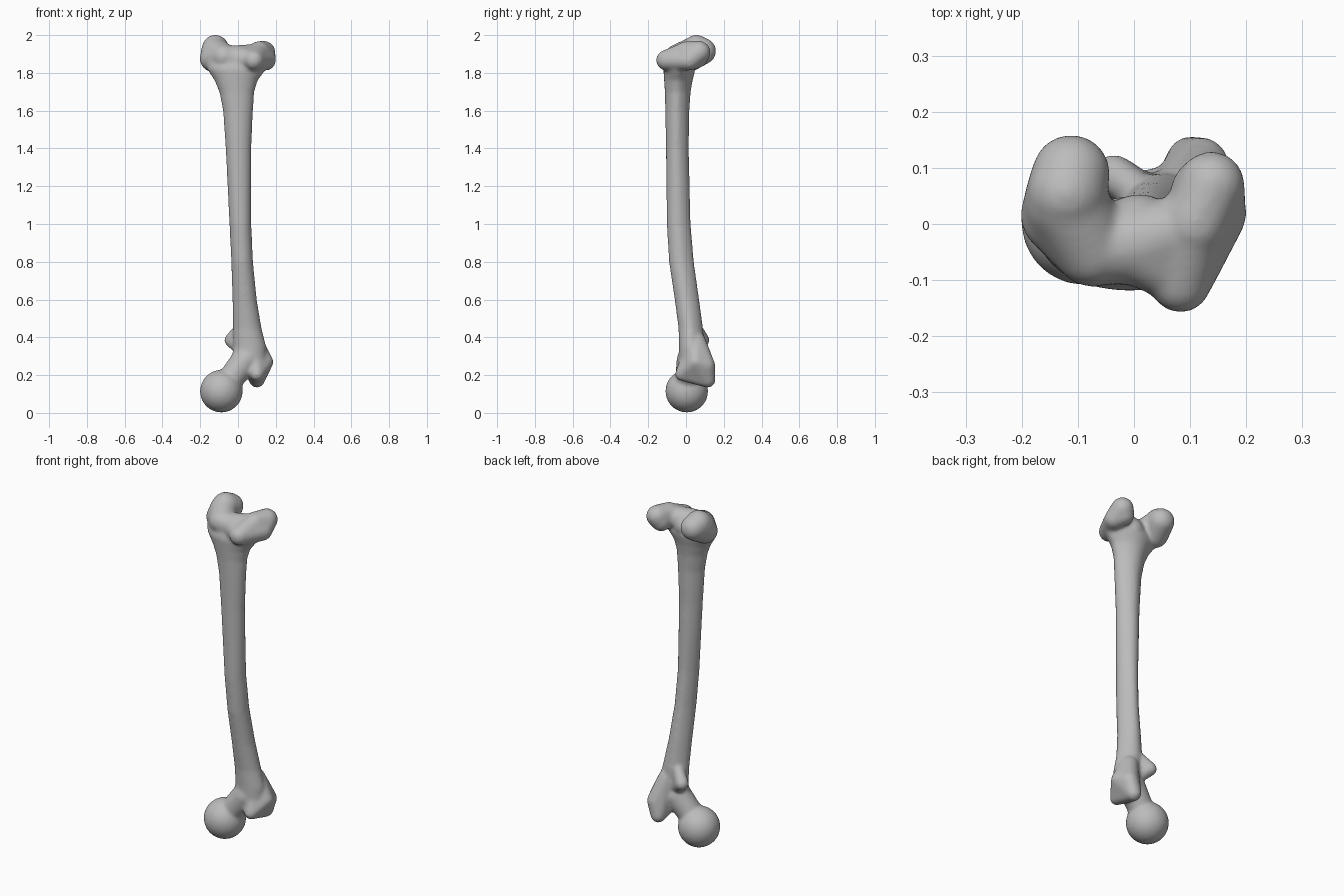
import bpy, bmesh, math
from mathutils import Vector

cube = bpy.data.objects.get("Cube")
if cube:
    bpy.data.objects.remove(cube)

# Unit ball points shared by every rounded mass
ball = bmesh.new()
bmesh.ops.create_icosphere(ball, subdivisions=3, radius=1)
UNIT = [v.co.copy() for v in ball.verts]
ball.free()

bone = bmesh.new()


def add_mass(*balls):
    """Convex rounded mass wrapped around balls given as (x, y, z, radius)."""
    part = bmesh.new()
    for x, y, z, r in balls:
        for p in UNIT:
            part.verts.new(Vector((x, y, z)) + p * r)
    bmesh.ops.convex_hull(part, input=part.verts[:])
    loose = [v for v in part.verts if not v.link_faces]
    bmesh.ops.delete(part, geom=loose, context='VERTS')
    temp = bpy.data.meshes.new("temp")
    part.to_mesh(temp)
    part.free()
    bone.from_mesh(temp)
    bpy.data.meshes.remove(temp)


def add_shaft(sections, sides=28):
    """Loft of rings (z, x0, x1, y0, y1), narrowed toward a ridge at the back."""
    rings = []
    for z, x0, x1, y0, y1 in sections:
        ring = []
        for i in range(sides):
            a = math.tau * i / sides
            s = math.sin(a)
            pinch = 1 - 0.22 * max(0, s)
            ring.append(bone.verts.new(((x0 + x1) / 2 + (x1 - x0) / 2 * math.cos(a) * pinch,
                                        (y0 + y1) / 2 + (y1 - y0) / 2 * s, z)))
        rings.append(ring)
    for low, high in zip(rings, rings[1:]):
        for i in range(sides):
            j = (i + 1) % sides
            bone.faces.new((low[i], low[j], high[j], high[i]))
    bone.faces.new(rings[0][::-1])
    bone.faces.new(rings[-1])


# Long bowed shaft, flaring at the upper joint
add_shaft([
    (0.25, -0.04, 0.15, -0.04, 0.09),
    (0.35, -0.025, 0.15, -0.037, 0.095),
    (0.45, -0.027, 0.125, -0.04, 0.09),
    (0.6, -0.03, 0.1, -0.06, 0.07),
    (0.8, -0.036, 0.08, -0.09, 0.042),
    (1.0, -0.046, 0.071, -0.102, 0.025),
    (1.4, -0.066, 0.071, -0.106, 0.015),
    (1.6, -0.08, 0.08, -0.11, 0.018),
    (1.7, -0.1, 0.087, -0.112, 0.025),
    (1.76, -0.125, 0.105, -0.116, 0.035),
    (1.82, -0.165, 0.15, -0.12, 0.05),
    (1.88, -0.17, 0.16, -0.1, 0.04),
])

# Ball head and neck
add_mass((-0.088, 0.004, 0.115, 0.114))
add_mass((-0.07, 0.005, 0.14, 0.066), (0.04, 0.025, 0.28, 0.075))

# Large outer knob beside the neck
add_mass((0.148, 0.05, 0.27, 0.04), (0.1, -0.022, 0.205, 0.036),
         (0.1, 0.115, 0.175, 0.042), (0.12, 0.105, 0.25, 0.05),
         (0.08, 0.055, 0.38, 0.05), (0.05, 0.01, 0.25, 0.03))

# Small inner knob behind the shaft
add_mass((-0.036, 0.088, 0.385, 0.037), (0.02, 0.05, 0.46, 0.03),
         (0.03, 0.04, 0.33, 0.04))

# Inner condyle, curving from back to front
add_mass((-0.112, 0.09, 1.915, 0.07), (-0.12, 0.055, 1.93, 0.072),
         (-0.132, 0.015, 1.875, 0.071))
add_mass((-0.12, 0.04, 1.915, 0.076), (-0.13, 0.015, 1.875, 0.071),
         (-0.075, -0.045, 1.885, 0.068))

# Outer condyle, with its forward-pointing lip
add_mass((0.138, 0.07, 1.91, 0.06), (0.11, 0.0, 1.91, 0.058),
         (0.148, 0.015, 1.865, 0.053), (0.12, 0.06, 1.88, 0.055))
add_mass((0.11, 0.01, 1.91, 0.058), (0.148, 0.015, 1.865, 0.053),
         (0.083, -0.104, 1.867, 0.055))

# Saddle between the condyles
add_mass((-0.075, -0.045, 1.88, 0.066), (0.0, -0.035, 1.875, 0.072),
         (0.01, -0.01, 1.86, 0.065))
add_mass((0.0, -0.035, 1.875, 0.072), (0.085, -0.09, 1.865, 0.055),
         (0.11, 0.0, 1.9, 0.055))

bmesh.ops.recalc_face_normals(bone, faces=bone.faces[:])
mesh = bpy.data.meshes.new("thigh_bone")
bone.to_mesh(mesh)
bone.free()
obj = bpy.data.objects.new("thigh_bone", mesh)
bpy.context.collection.objects.link(obj)

# Plain grey bone colour
grey = bpy.data.materials.new("bone_grey")
grey.use_nodes = True
colour = (0.5, 0.5, 0.5, 1)
grey.diffuse_color = colour
grey.node_tree.nodes["Principled BSDF"].inputs["Base Color"].default_value = colour
mesh.materials.append(grey)

# Fuse the masses and soften the joins
fuse = obj.modifiers.new("fuse", 'REMESH')
fuse.mode = 'VOXEL'
fuse.voxel_size = 0.008
fuse.use_smooth_shade = True
soften = obj.modifiers.new("soften", 'SMOOTH')
soften.factor = 0.5
soften.iterations = 14
